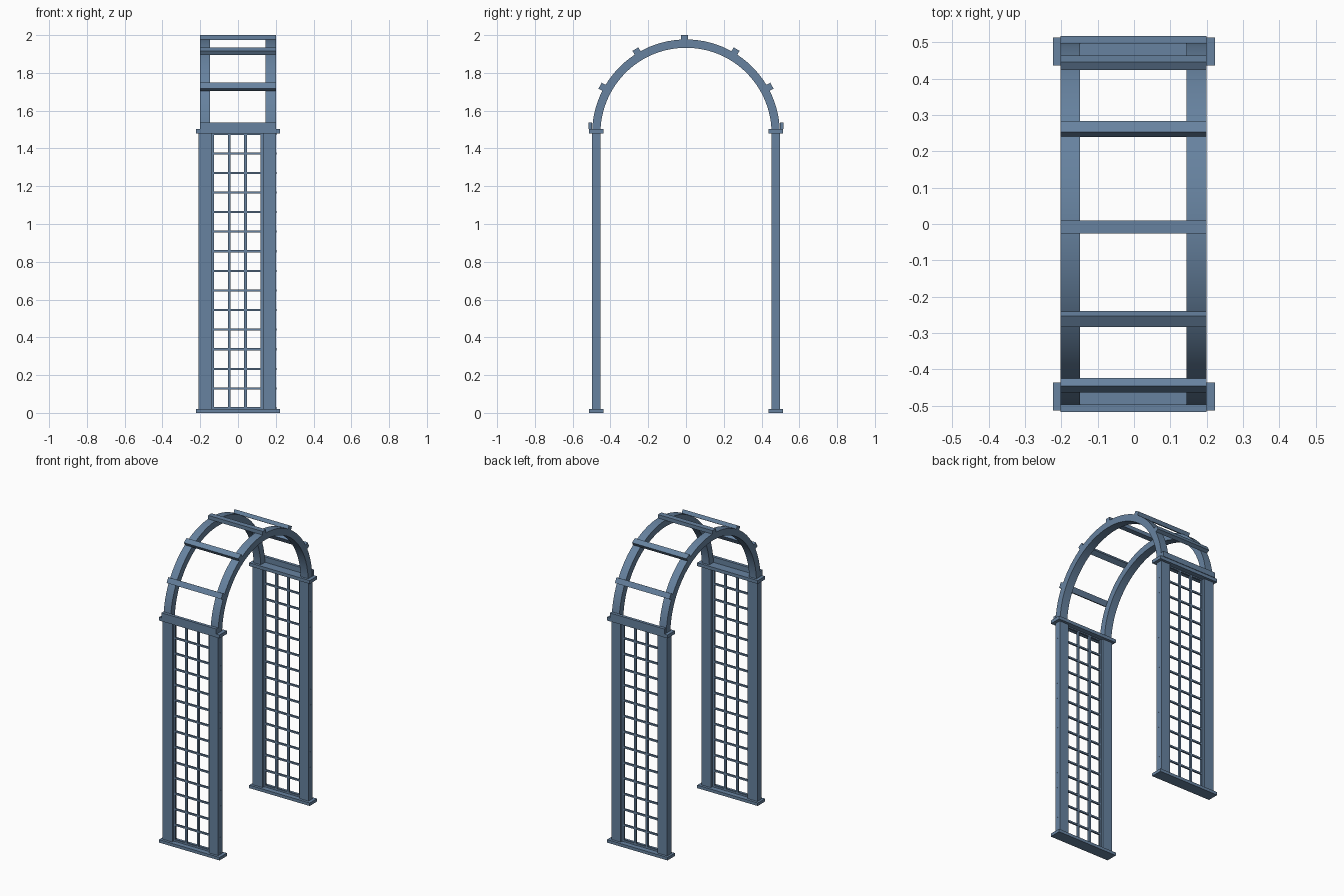
import bpy, bmesh
from math import sin, cos, pi, radians
from mathutils import Matrix

cube = bpy.data.objects.get("Cube")
if cube:
    bpy.data.objects.remove(cube, do_unlink=True)

paint = bpy.data.materials.new("slate_blue_paint")
paint.use_nodes = True
colour = (0.135, 0.225, 0.35, 1)
paint.diffuse_color = colour
paint.node_tree.nodes["Principled BSDF"].inputs["Base Color"].default_value = colour

SPRING = 1.48        # height where the arch begins
OUTER, INNER = 0.497, 0.453
WALL = 0.475         # distance of each side panel from the centre


def finish(name, bm):
    bmesh.ops.recalc_face_normals(bm, faces=bm.faces)
    mesh = bpy.data.meshes.new(name)
    bm.to_mesh(mesh)
    bm.free()
    mesh.materials.append(paint)
    obj = bpy.data.objects.new(name, mesh)
    bpy.context.collection.objects.link(obj)
    return obj


def add_box(bm, x, y, z):
    """Box from (min, max) pairs on each axis."""
    centre = [(a + b) / 2 for a, b in (x, y, z)]
    size = [b - a for a, b in (x, y, z)]
    matrix = Matrix.Translation(centre) @ Matrix.Diagonal((*size, 1))
    bmesh.ops.create_cube(bm, size=1, matrix=matrix)


def box(name, x, y, z):
    bm = bmesh.new()
    add_box(bm, x, y, z)
    return finish(name, bm)


def about(c, width):
    return (c - width / 2, c + width / 2)


def arch(name, x0, x1, steps=48):
    """Half ring with a rectangular section."""
    bm = bmesh.new()
    rings = []
    for i in range(steps + 1):
        a = pi * i / steps
        rings.append([bm.verts.new((x, r * cos(a), SPRING + r * sin(a)))
                      for x, r in ((x0, INNER), (x1, INNER), (x1, OUTER), (x0, OUTER))])
    for p, q in zip(rings, rings[1:]):
        for k in range(4):
            n = (k + 1) % 4
            bm.faces.new((p[k], p[n], q[n], q[k]))
    bm.faces.new(rings[0])
    bm.faces.new(rings[-1])
    obj = finish(name, bm)
    bpy.ops.object.select_all(action='DESELECT')
    obj.select_set(True)
    bpy.context.view_layer.objects.active = obj
    bpy.ops.object.shade_smooth_by_angle(angle=radians(35))


# Side panels, front and back
for side, s in (("front", -1), ("back", 1)):
    y = s * WALL
    plate = about(y, 0.077)
    box(side + "_base_plate", (-0.223, 0.223), plate, (0, 0.02))
    box(side + "_cap_plate", (-0.223, 0.223), plate, (SPRING, 1.502))
    box(side + "_right_post", (-0.209, -0.137), about(y, 0.043), (0.02, SPRING))
    box(side + "_left_post", (0.135, 0.202), about(y, 0.043), (0.02, SPRING))

    # Trellis of thin laths
    bm = bmesh.new()
    for i in range(4):
        add_box(bm, about(-0.134 + 0.087 * i, 0.014), about(y, 0.012), (0.02, SPRING))
    for i in range(15):
        add_box(bm, (-0.2, 0.203), about(y, 0.011), about(0.026 + 0.1037 * i, 0.011))
    finish(side + "_trellis", bm)

    # Upright slat at the foot of the arch
    box(side + "_foot_slat", (-0.202, 0.2), about(s * 0.507, 0.02), (1.502, 1.538))

# Arches
arch("right_arch", -0.202, -0.149)
arch("left_arch", 0.145, 0.2)

# Slats across the top of the arches
for i, angle in enumerate((-61, -31, 0, 31, 61)):
    slat = box("arch_slat_%d" % (i + 1), (-0.202, 0.2), about(0, 0.036), (0.495, 0.52))
    slat.location.z = SPRING
    slat.rotation_euler.x = radians(-angle)
    if angle == 0:
        slat.location.y = -0.008
